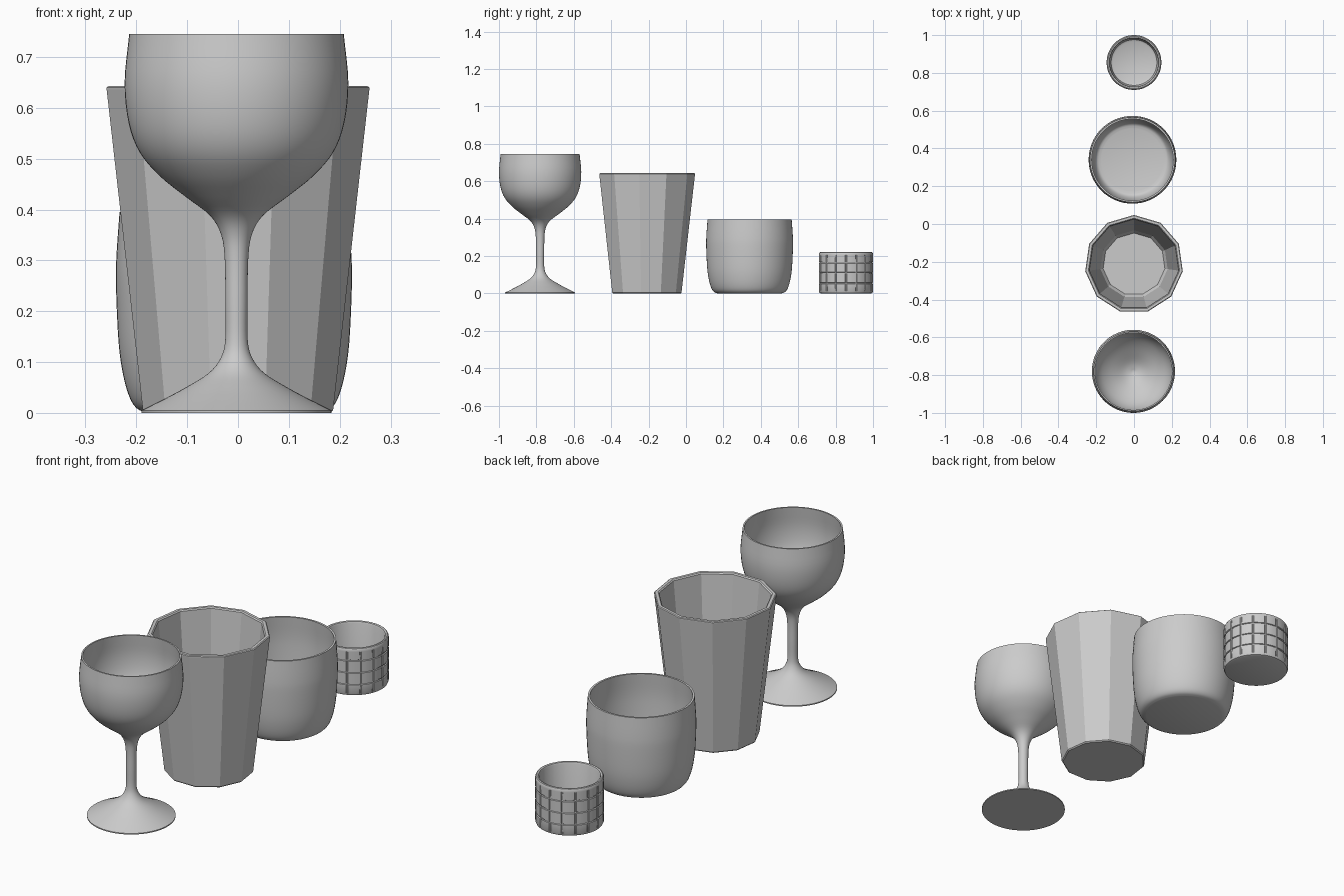
import bpy, bmesh
from math import sin, cos, pi, radians
from mathutils import Vector

if "Cube" in bpy.data.objects:
    bpy.data.objects.remove(bpy.data.objects["Cube"])


def curve(points, steps=4):
    """Catmull-Rom smoothing of a short (radius, height) profile."""
    p = [Vector(q) for q in points]
    p = [2 * p[0] - p[1]] + p + [2 * p[-1] - p[-2]]
    out = []
    for i in range(1, len(p) - 2):
        a, b, c, d = p[i - 1:i + 3]
        for s in range(steps):
            t = s / steps
            out.append(0.5 * (2 * b + (c - a) * t + (2 * a - 5 * b + 4 * c - d) * t * t
                              + (3 * b - a - 3 * c + d) * t ** 3))
    return [tuple(v) for v in out] + [tuple(points[-1])]


def lathe(name, profile, x, y, angles, smooth=35, shift=None):
    """Revolve a closed-at-axis profile; shift(ring, side) can change the radius."""
    bm = bmesh.new()
    rings = []
    for i, (r, z) in enumerate(profile):
        ring = []
        for j, a in enumerate(angles):
            rr = max(r, 0) + (shift(i, j) if shift else 0)
            ring.append(bm.verts.new((rr * cos(a), rr * sin(a), z)))
        rings.append(ring)
    n = len(angles)
    for lo, hi in zip(rings, rings[1:]):
        for j in range(n):
            k = (j + 1) % n
            bm.faces.new((lo[j], lo[k], hi[k], hi[j]))
    bmesh.ops.remove_doubles(bm, verts=bm.verts[:], dist=1e-5)
    bmesh.ops.recalc_face_normals(bm, faces=bm.faces[:])
    mesh = bpy.data.meshes.new(name)
    bm.to_mesh(mesh)
    bm.free()
    ob = bpy.data.objects.new(name, mesh)
    bpy.context.collection.objects.link(ob)
    ob.location = (x, y, 0)
    if smooth:
        bpy.ops.object.select_all(action='DESELECT')
        ob.select_set(True)
        bpy.context.view_layer.objects.active = ob
        bpy.ops.object.shade_smooth_by_angle(angle=radians(smooth))
    return ob


def circle(n, start=0.0):
    return [start + 2 * pi * i / n for i in range(n)]


# Stemmed goblet: foot, stem and thin bowl in one profile
outside = curve([(0.187, 0.005), (0.145, 0.026), (0.10, 0.050), (0.055, 0.078),
                 (0.031, 0.108), (0.022, 0.145), (0.022, 0.22), (0.023, 0.30),
                 (0.030, 0.350), (0.052, 0.388), (0.10, 0.425), (0.15, 0.465),
                 (0.19, 0.512), (0.212, 0.57), (0.220, 0.65), (0.211, 0.745)])
inside = curve([(0.204, 0.745), (0.212, 0.65), (0.204, 0.572), (0.182, 0.518),
                (0.145, 0.475), (0.095, 0.435), (0.045, 0.402), (0.0, 0.387)])
lathe("goblet", [(0, 0), (0.187, 0)] + outside + inside, -0.003, -0.78, circle(64))

# Faceted tumbler with eleven flat sides
tumbler = [(0, 0), (0.184, 0), (0.189, 0.005), (0.261, 0.636), (0.261, 0.640),
           (0.257, 0.643), (0.244, 0.643), (0.239, 0.638), (0.180, 0.06),
           (0.165, 0.035), (0, 0.035)]
lathe("faceted_tumbler", tumbler, 0, -0.213, circle(11, pi / 2), smooth=0)

# Rounded bowl-shaped cup
outside = curve([(0.170, 0.0), (0.190, 0.008), (0.205, 0.030), (0.218, 0.075),
                 (0.227, 0.14), (0.232, 0.25), (0.231, 0.31), (0.225, 0.395)])
inside = curve([(0.216, 0.395), (0.222, 0.31), (0.222, 0.24), (0.217, 0.14),
                (0.207, 0.075), (0.190, 0.038), (0.165, 0.028)])
lathe("rounded_cup", [(0, 0)] + outside + inside + [(0, 0.028)], -0.008, 0.34, circle(64))

# Small cup whose wall is cut by a grid of narrow grooves
R, depth, cols = 0.145, 0.004, 16
profile = [(0, 0), (0.134, 0), (0.141, 0.003), (R, 0.012)]
grooved, horizontal = [], []
first = len(profile)
for z in (0.055, 0.11, 0.165):
    for k, dz in enumerate((-0.004, -0.002, 0.002, 0.004)):
        if k in (1, 2):
            horizontal.append(len(profile))
        profile.append((R, z + dz))
profile += [(R, 0.205), (R, 0.212)]
last = len(profile) - 2
profile += [(0.142, 0.219), (0.138, 0.221), (0.131, 0.219), (0.128, 0.212),
            (0.126, 0.05), (0.121, 0.034), (0.110, 0.028), (0, 0.028)]
step = 2 * pi / cols
fractions = (-0.08, -0.04, 0.04, 0.08, 0.29, 0.5, 0.71)
angles = [(c + f) * step for c in range(cols) for f in fractions]


def groove(i, j):
    vertical = first <= i < last and j % len(fractions) in (1, 2)
    return -depth if vertical or i in horizontal else 0


lathe("grooved_cup", profile, 0, 0.855, angles, smooth=30, shift=groove)
